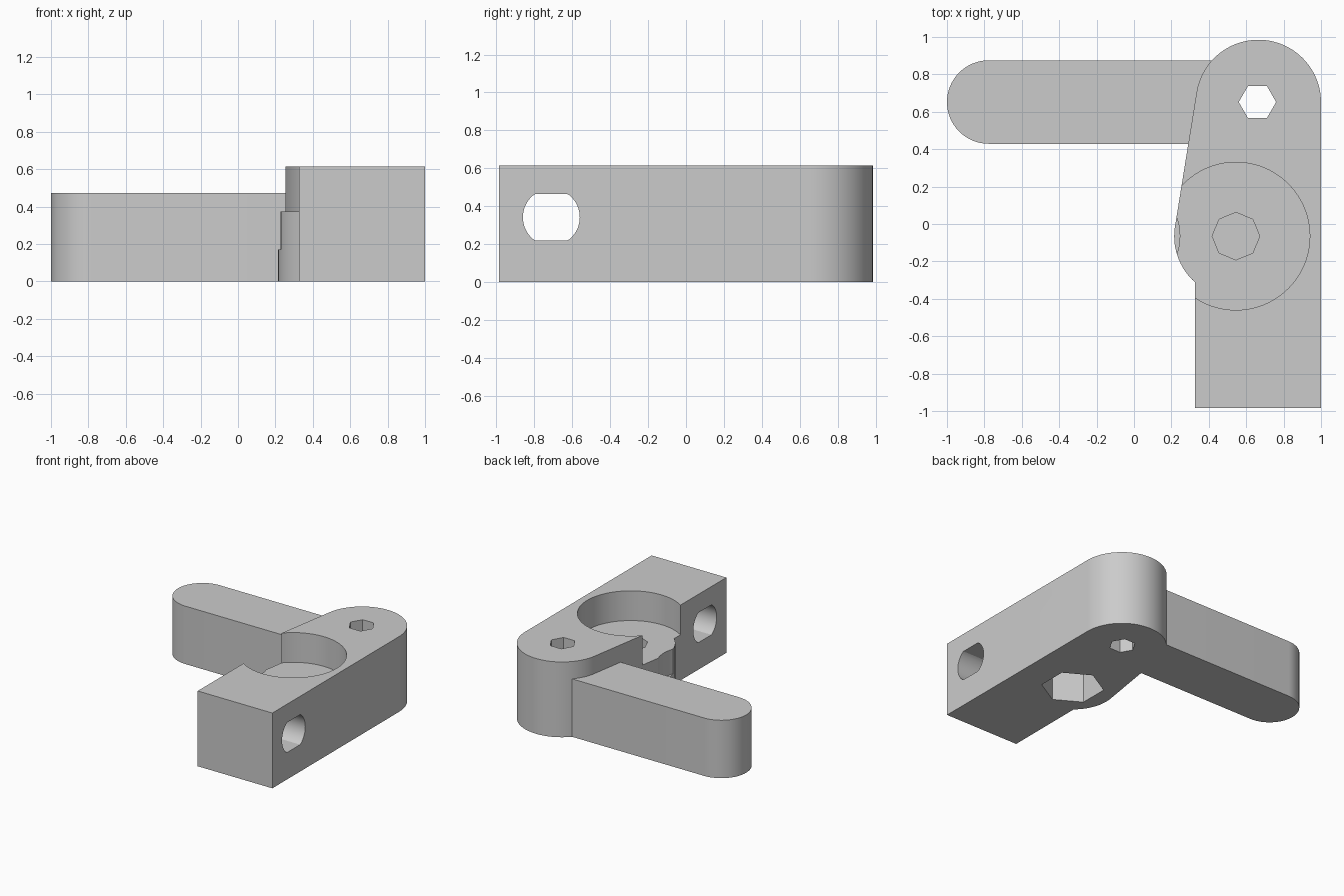
import bpy, bmesh, math
from math import cos, sin, pi

cube = bpy.data.objects.get("Cube")
if cube:
    bpy.data.objects.remove(cube)

grey = bpy.data.materials.new("plain grey")
grey.use_nodes = True
COLOR = (0.6, 0.6, 0.6, 1)
grey.diffuse_color = COLOR
grey.node_tree.nodes["Principled BSDF"].inputs["Base Color"].default_value = COLOR

HEIGHT = 0.615
PIVOT = (0.665, 0.65)    # rounded corner where the arm joins
SEAT = (0.545, -0.065)   # round recess


def ring(center, r, n, turn=0.0):
    return [(center[0] + r * cos(turn + 2 * pi * i / n),
             center[1] + r * sin(turn + 2 * pi * i / n)) for i in range(n)]


def hull(points):
    """Convex outline, counter-clockwise."""
    pts = sorted(set(points))

    def half(seq):
        out = []
        for p in seq:
            while len(out) > 1 and ((out[-1][0] - out[-2][0]) * (p[1] - out[-2][1])
                                    - (out[-1][1] - out[-2][1]) * (p[0] - out[-2][0])) <= 1e-9:
                out.pop()
            out.append(p)
        return out[:-1]
    return half(pts) + half(pts[::-1])


def prism(name, outline, low, high, along_x=False):
    """Extrude an outline up z, or along x with the outline in the yz plane."""
    bm = bmesh.new()
    place = (lambda a, b, h: (h, a, b)) if along_x else (lambda a, b, h: (a, b, h))
    face = bm.faces.new([bm.verts.new(place(a, b, low)) for a, b in outline])
    top = bmesh.ops.extrude_face_region(bm, geom=[face])["geom"]
    offset = (high - low, 0, 0) if along_x else (0, 0, high - low)
    bmesh.ops.translate(bm, vec=offset,
                        verts=[v for v in top if isinstance(v, bmesh.types.BMVert)])
    bmesh.ops.recalc_face_normals(bm, faces=bm.faces[:])
    mesh = bpy.data.meshes.new(name)
    bm.to_mesh(mesh)
    bm.free()
    mesh.materials.append(grey)
    obj = bpy.data.objects.new(name, mesh)
    bpy.context.collection.objects.link(obj)
    return obj


def combine(target, tool, operation):
    mod = target.modifiers.new(tool.name, "BOOLEAN")
    mod.operation = operation
    mod.solver = "EXACT"
    mod.object = tool
    bpy.context.view_layer.objects.active = target
    bpy.ops.object.modifier_apply(modifier=mod.name)
    bpy.data.objects.remove(tool)


# Body: straight block with a rounded end, a bulge beside the recess, and the side arm
corner = ring(PIVOT, 0.335, 96)
body = prism("angled_bracket", hull(corner + [(0.325, -0.985), (1, -0.985)]), 0, HEIGHT)
combine(body, prism("bulge", hull(corner + ring(SEAT, 0.33, 96)), 0, HEIGHT), "UNION")
arm_outline = hull(ring((-0.777, 0.652), 0.223, 64) + [(0.6, 0.429), (0.6, 0.875)])
combine(body, prism("side_arm", arm_outline, 0, 0.473), "UNION")

# Cross hole: round with flattened top and bottom
cross = [(y, max(0.22, min(0.465, z))) for y, z in ring((-0.71, 0.342), 0.15, 64)]

# Recess, its blind bore, the nut pocket below, pivot hole and edge notch
cutters = [
    ("cross_hole", hull(cross), -0.5, 1.2, True),
    ("recess", ring(SEAT, 0.395, 96), 0.372, 0.8, False),
    ("bore", ring(SEAT, 0.127, 8), 0.27, 0.5, False),
    ("nut_pocket", ring(SEAT, 0.235, 6, pi / 6), -0.1, 0.24, False),
    ("pivot_hole", ring((0.66, 0.652), 0.1, 6), -0.1, 0.8, False),
    ("edge_notch", ring((-0.055, -0.065), 0.3, 64), 0.17, 0.5, False),
]
for name, outline, low, high, along_x in cutters:
    combine(body, prism(name, outline, low, high, along_x), "DIFFERENCE")

bpy.ops.object.select_all(action="DESELECT")
body.select_set(True)
bpy.context.view_layer.objects.active = body
bpy.ops.object.shade_smooth_by_angle(angle=math.radians(25))
